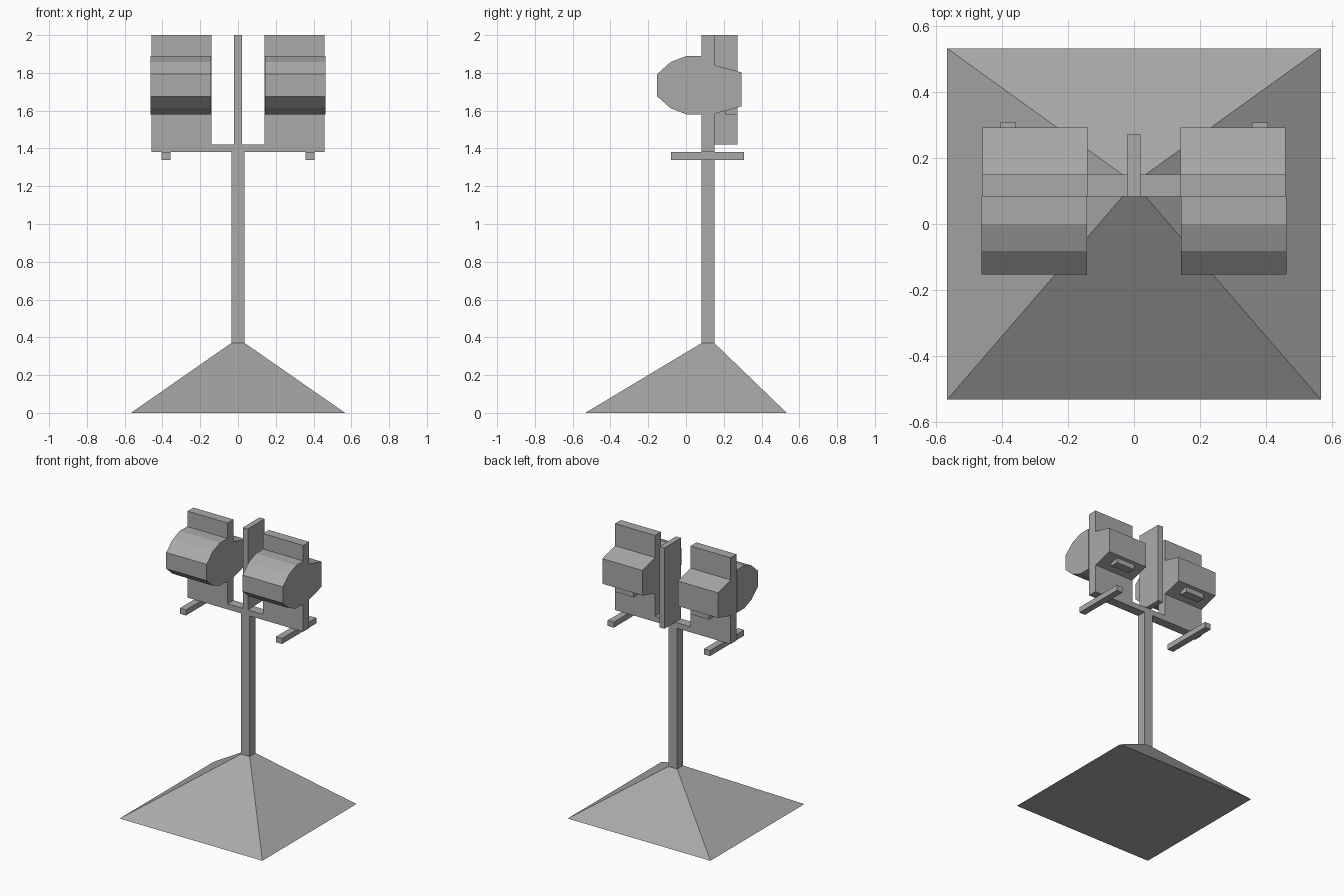
import bpy
import bmesh

cube = bpy.data.objects.get("Cube")
if cube:
    bpy.data.objects.remove(cube, do_unlink=True)

# Single grey paint
GREY = (0.4, 0.4, 0.4, 1.0)
paint = bpy.data.materials.new("plain grey")
paint.use_nodes = True
paint.diffuse_color = GREY
paint.node_tree.nodes["Principled BSDF"].inputs["Base Color"].default_value = GREY


def finish(name, bm):
    bmesh.ops.recalc_face_normals(bm, faces=bm.faces)
    mesh = bpy.data.meshes.new(name)
    bm.to_mesh(mesh)
    bm.free()
    mesh.materials.append(paint)
    obj = bpy.data.objects.new(name, mesh)
    bpy.context.collection.objects.link(obj)
    return obj


def loft(name, ring_a, ring_b):
    """Closed solid between two rings with equal point counts."""
    bm = bmesh.new()
    a = [bm.verts.new(p) for p in ring_a]
    b = [bm.verts.new(p) for p in ring_b]
    bm.faces.new(a)
    bm.faces.new(b[::-1])
    for i in range(len(a)):
        j = (i + 1) % len(a)
        bm.faces.new((a[i], b[i], b[j], a[j]))
    return finish(name, bm)


def rect(x, y, z):
    return [(x[0], y[0], z), (x[1], y[0], z), (x[1], y[1], z), (x[0], y[1], z)]


def box(name, x, y, z):
    return loft(name, rect(x, y, z[0]), rect(x, y, z[1]))


def extrude_x(name, profile, x):
    return loft(name, [(x[0], *p) for p in profile], [(x[1], *p) for p in profile])


# Stand: sloped base, post, crossbar and upright divider
POST_X, POST_Y = (-0.035, 0.035), (0.083, 0.15)
loft("base", rect((-0.567, 0.567), (-0.533, 0.533), 0), rect(POST_X, POST_Y, 0.37))
box("post", POST_X, POST_Y, (0.37, 1.38))
box("crossbar", (-0.141, 0.141), POST_Y, (1.38, 1.42))
box("divider", (-0.02, 0.02), (0.083, 0.273), (1.42, 2.0))

# Side profiles (y, z) of the rounded front body and tapered rear housing
FRONT = [(0.083, 1.889), (0.0, 1.889), (-0.082, 1.857), (-0.153, 1.793),
         (-0.153, 1.676), (-0.082, 1.613), (0.0, 1.581), (0.083, 1.581)]
REAR = [(0.15, 1.841), (0.293, 1.803), (0.293, 1.623), (0.15, 1.583)]

# Paired units on either side of the divider
for side, s in (("left", 1), ("right", -1)):
    def span(a, b):
        return tuple(sorted((a * s, b * s)))

    box(side + "_back_panel", span(0.141, 0.459), POST_Y, (1.38, 2.0))
    extrude_x(side + "_front_body", FRONT, span(0.143, 0.463))
    extrude_x(side + "_rear_housing", REAR, span(0.141, 0.459))
    box(side + "_return_tray", span(0.225, 0.375), (0.21, 0.272), (1.58, 1.625))
    box(side + "_foot_rail", span(0.358, 0.406), (-0.08, 0.308), (1.34, 1.38))
